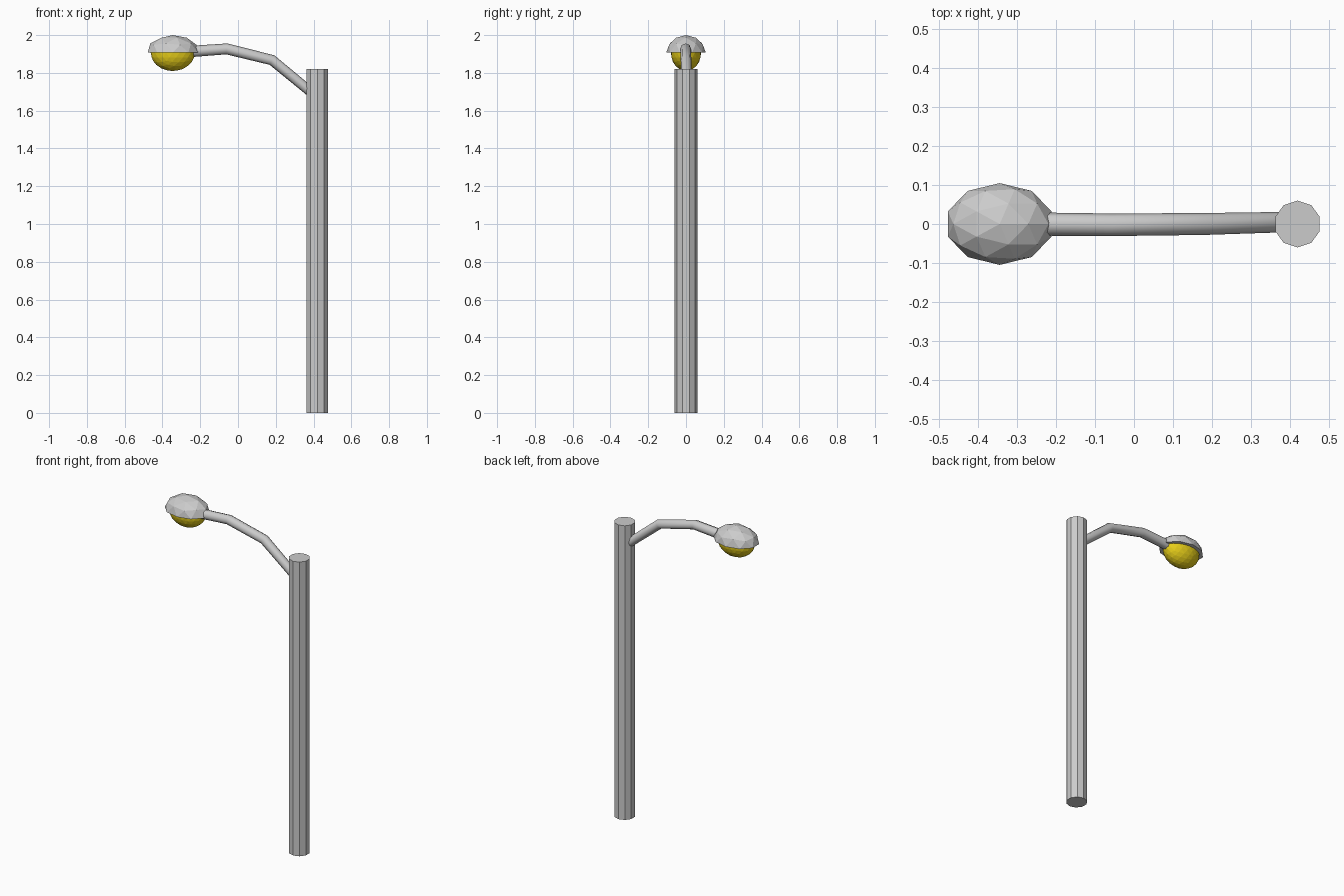
import bpy, bmesh
from mathutils import Vector

if "Cube" in bpy.data.objects:
    bpy.data.objects.remove(bpy.data.objects["Cube"])


def half_ball(name, subdivisions, centre, radii, keep_top):
    """Icosphere cut at its middle, capped and squashed."""
    bm = bmesh.new()
    bmesh.ops.create_icosphere(bm, subdivisions=subdivisions, radius=1)
    geom = bm.verts[:] + bm.edges[:] + bm.faces[:]
    bmesh.ops.bisect_plane(bm, geom=geom, dist=1e-4, plane_co=(0, 0, 0), plane_no=(0, 0, 1),
                           clear_inner=keep_top, clear_outer=not keep_top)
    bmesh.ops.holes_fill(bm, edges=[e for e in bm.edges if e.is_boundary], sides=0)
    for v in bm.verts:
        v.co = Vector(centre) + Vector(c * r for c, r in zip(v.co, radii))
    bmesh.ops.recalc_face_normals(bm, faces=bm.faces)
    mesh = bpy.data.meshes.new(name)
    bm.to_mesh(mesh)
    bm.free()
    obj = bpy.data.objects.new(name, mesh)
    bpy.context.collection.objects.link(obj)
    return obj


# Pole
bpy.ops.mesh.primitive_cylinder_add(vertices=10, radius=0.06, depth=1.82, location=(0.42, 0, 0.91))
bpy.context.object.name = "pole"

# Bent arm: octagonal tube along a short path
path = [(0.39, 0.005, 1.695), (0.18, 0, 1.868), (-0.06, -0.002, 1.927), (-0.27, 0, 1.912)]
curve = bpy.data.curves.new("arm", "CURVE")
curve.dimensions = "3D"
curve.bevel_depth = 0.029
curve.bevel_resolution = 2
curve.use_fill_caps = True
spline = curve.splines.new("POLY")
spline.points.add(len(path) - 1)
for point, co, r in zip(spline.points, path, (0.9, 0.97, 1, 1.03)):
    point.co = (*co, 1)
    point.radius = r
arm = bpy.data.objects.new("arm", curve)
bpy.context.collection.objects.link(arm)
bpy.ops.object.select_all(action="DESELECT")
arm.select_set(True)
bpy.context.view_layer.objects.active = arm
bpy.ops.object.convert(target="MESH")

# Lamp shade and glowing bulb below it
half_ball("lamp_shade", 2, (-0.345, 0, 1.907), (0.14, 0.105, 0.093), True)
bulb = half_ball("bulb", 3, (-0.345, 0, 1.907), (0.117, 0.08, 0.097), False)
yellow = bpy.data.materials.new("yellow_glass")
yellow.diffuse_color = (0.8, 0.62, 0.01, 1)
yellow.use_nodes = True
yellow.node_tree.nodes["Principled BSDF"].inputs["Base Color"].default_value = yellow.diffuse_color
bulb.data.materials.append(yellow)
